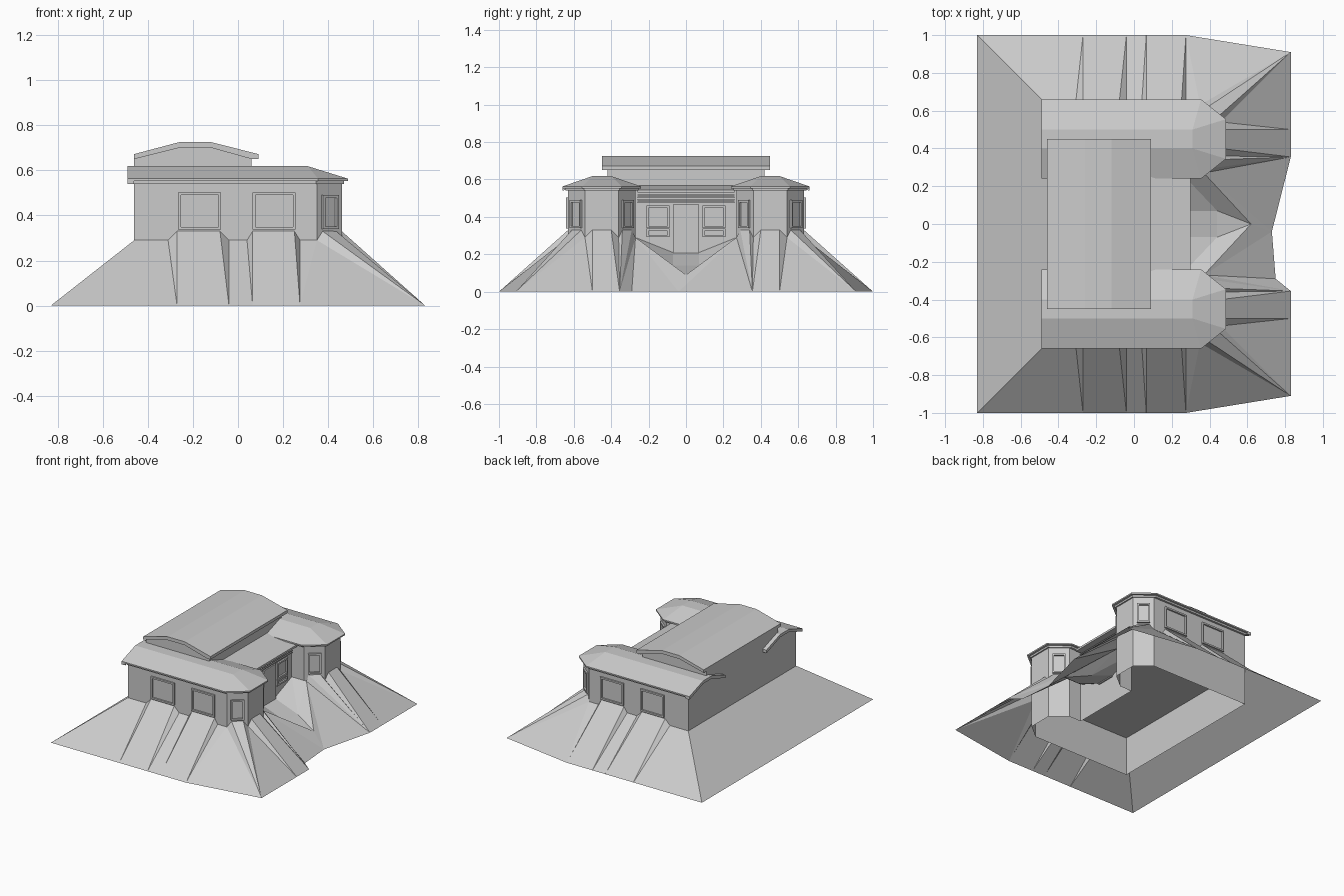
import bpy, bmesh, math
from mathutils import Vector, Matrix

if "Cube" in bpy.data.objects:
    bpy.data.objects.remove(bpy.data.objects["Cube"])

grey = bpy.data.materials.new("plain grey")
grey.diffuse_color = (0.6, 0.6, 0.6, 1)
grey.use_nodes = True
grey.node_tree.nodes["Principled BSDF"].inputs["Base Color"].default_value = grey.diffuse_color


def make(name, verts, faces, up=False):
    bm = bmesh.new()
    vs = [bm.verts.new(v) for v in verts]
    for f in faces:
        bm.faces.new([vs[i] for i in f])
    bmesh.ops.remove_doubles(bm, verts=bm.verts, dist=1e-4)
    bmesh.ops.recalc_face_normals(bm, faces=bm.faces)
    if up:
        for f in bm.faces:
            f.normal_update()
            if f.normal.z < 0:
                f.normal_flip()
    me = bpy.data.meshes.new(name)
    bm.to_mesh(me)
    bm.free()
    me.materials.append(grey)
    ob = bpy.data.objects.new(name, me)
    bpy.context.collection.objects.link(ob)
    return ob


def prism(name, loop_a, loop_b, caps=(True, True)):
    n = len(loop_a)
    faces = [(i, (i + 1) % n, n + (i + 1) % n, n + i) for i in range(n)]
    if caps[0]:
        faces.append(tuple(range(n)))
    if caps[1]:
        faces.append(tuple(range(n, 2 * n)))
    return make(name, list(loop_a) + list(loop_b), faces)


def box(name, x, y, z, mat=Matrix()):
    loops = [[mat @ Vector((a, b, c)) for a, b in
              ((x[0], y[0]), (x[1], y[0]), (x[1], y[1]), (x[0], y[1]))] for c in z]
    return prism(name, *loops)


def frame(name, centre, normal, w, h, t=0.012, d=0.012):
    # four bars round an opening, local y = outward
    ang = math.atan2(normal[1], normal[0]) - math.pi / 2
    m = Matrix.Translation(centre) @ Matrix.Rotation(ang, 4, 'Z')
    for sx in (-1, 1):
        c = sx * (w - t) / 2
        box(name + "_jamb", (c - t / 2, c + t / 2), (-.005, d), (-h / 2, h / 2), m)
        c = sx * (h - t) / 2
        box(name + "_rail", (-w / 2 + t, w / 2 - t), (-.005, d), (c - t / 2, c + t / 2), m)


def at(loop, z):
    return [(x, y, z) for x, y in loop]


# U-shaped walls with foundation down to the ground, plus floor
half = [(-.46, .63), (.35, .63), (.46, .54), (.46, .36), (.35, .27), (.25, .27)]
plan = half + [(x, -y) for x, y in reversed(half)]
prism("walls", at(plan, 0), at(plan, .55), (False, False))
make("floor", at(plan, .29), [tuple(range(len(plan)))])

# central hall and its low-arched roof
hall = [(-.46, .55), (.06, .55), (.06, .655), (-.12, .705), (-.26, .705), (-.46, .655)]
prism("hall", [(x, -.42, z) for x, z in hall], [(x, .42, z) for x, z in hall])
arch = [(-.46, .65), (-.26, .70), (-.12, .70), (.06, .65), (.09, .65),
        (.09, .672), (-.12, .725), (-.26, .725), (-.46, .672)]
prism("hall_roof", [(x, -.45, z) for x, z in arch], [(x, .45, z) for x, z in arch])

# porch roof and slatted band below it
porch = [(.05, .53), (.30, .53), (.30, .545), (.05, .57)]
prism("porch_roof", [(x, -.26, z) for x, z in porch], [(x, .26, z) for x, z in porch])
for i in range(4):
    z = .475 + i * .013
    box("slat", (.25, .262), (-.26, .26), (z, z + .007))

# door
box("door", (.25, .26), (-.07, .07), (.20, .465))

for s in (1, -1):
    # wing roof: cornice, eave band, hipped top
    cor = [(-.46, .645), (.345, .645), (.47, .545), (.47, .355), (.345, .255), (-.46, .255)]
    eav = [(-.46, .66), (.355, .66), (.487, .555), (.487, .345), (.355, .24), (-.46, .24)]
    top = [(-.46, .50), (.31, .50), (.31, .50), (.31, .40), (.31, .40), (-.46, .40)]
    cor, eav, top = [[(x, s * y) for x, y in l] for l in (cor, eav, top)]
    prism("wing_cornice", at(cor, .54), at(cor, .557))
    prism("wing_eave", at(eav, .553), at(eav, .563))
    n = 6
    vs = at(eav, .563) + at(top, .618)
    make("wing_roof", vs, [(0, 1, 7, 6), (1, 2, 7), (2, 3, 9, 7), (3, 4, 9),
                           (4, 5, 11, 9), (5, 0, 6, 11), (6, 7, 9, 11)])
    # overhanging lip at the back of the wing roof
    lip = [(.24, .54), (.40, .597), (.50, .597), (.66, .54),
           (.66, .563), (.50, .618), (.40, .618), (.24, .563)]
    prism("roof_lip", [(-.49, s * y, z) for y, z in lip], [(-.46, s * y, z) for y, z in lip])

    # windows on the wing sides, the chamfers and the porch wall
    for x in (-.17, .16):
        frame("side_window", (x, s * .63, .42), (0, s), .19, .165)
    frame("corner_window", (.405, s * .585, .415), (.09, s * .11), .09, .15)
    frame("corner_window", (.405, s * .315, .415), (.09, -s * .11), .09, .15)
    frame("porch_window", (.25, s * .15, .40), (1, 0), .125, .12)
    frame("porch_panel", (.25, s * .15, .315), (1, 0), .125, .045)

    # sloping earth bank: top edge point paired with ground point
    bank = [((-.46, 0, .29), (-.83, 0, 0)), ((-.46, .63, .29), (-.83, 1, 0))]
    for x, z in ((-.31, .29), (-.27, .33), (-.08, .33), (-.04, .29),
                 (.04, .29), (.065, .33), (.25, .33), (.275, .29)):
        bank.append(((x, .63, z), (x, 1, 0)))
    corner, inner = (.83, .91, 0), (.83, .355, 0)
    bank += [((.35, .63, .29), (.275, 1, 0)), ((.35, .63, .29), corner),
             ((.375, .61, .33), corner), ((.435, .56, .33), corner),
             ((.46, .54, .29), corner), ((.46, .50, .33), (.83, .5, 0)),
             ((.46, .40, .33), (.83, .4, 0)), ((.46, .36, .29), inner),
             ((.435, .34, .33), inner), ((.375, .29, .33), inner),
             ((.37, .27, .29), inner)]
    if s < 0:
        bank.append(((.37, .27, .29), (.75, .29, 0)))
    bank.append(((.62, 0, .09), (.73, -s * .04, 0)))
    verts, faces = [], []
    for (a, b), (c, d) in zip(bank, bank[1:]):
        for tri in ((a, b, d), (a, d, c)):
            if len(set(tri)) == 3:
                faces.append(tuple(range(len(verts), len(verts) + 3)))
                verts += [(x, s * y, z) for x, y, z in tri]
    make("earth_bank", verts, faces, up=True)

    # inner slope of the entrance valley
    make("valley_slope", [(.25, s * .27, .29), (.37, s * .27, .29), (.62, 0, .09),
                          (.44, s * .07, .14), (.25, s * .07, .21)],
         [(0, 1, 3), (0, 3, 4), (1, 2, 3)], up=True)

# entrance ramp in the valley
make("entrance_ramp", [(.25, .07, .21), (.44, .07, .14), (.62, 0, .09),
                       (.44, -.07, .14), (.25, -.07, .21)],
     [(0, 1, 3, 4), (1, 2, 3)], up=True)
